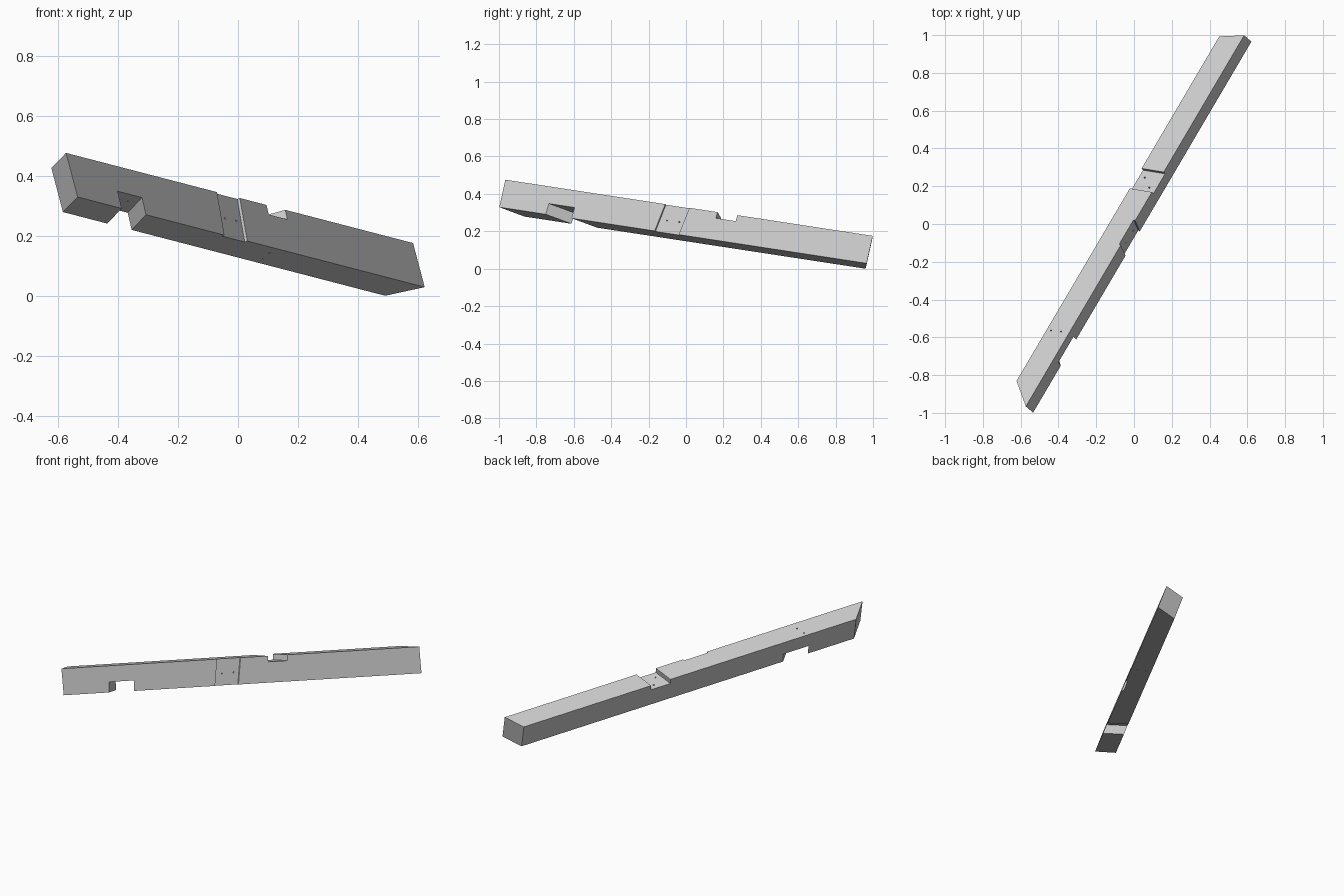
import bpy
import bmesh
from mathutils import Matrix, Vector

cube = bpy.data.objects.get("Cube")
if cube:
    bpy.data.objects.remove(cube)

WIDTH, DEPTH, LENGTH = 0.117, 0.155, 2.299
OVER = 0.02

# Beam frame: length along the axis, thickness inward, depth downward
start = Vector((-0.575, -0.963, 0.481))
along = Vector((1.155, 1.963, -0.30)).normalized()
inward = Vector((-0.838, 0.442, -0.32))
inward = (inward - along * inward.dot(along)).normalized()
down = inward.cross(along)
frame = Matrix((along, inward, down)).transposed().to_4x4()
frame.translation = start


def block(name, s, t, v, skew_t=(0, 0), skew_v=0):
    """Box in beam coordinates; each end is slanted across the thickness and depth."""
    bm = bmesh.new()
    bmesh.ops.create_cube(bm, size=1)
    for vert in bm.verts:
        i, j, k = (int(c > 0) for c in vert.co)
        slant = skew_t[i] * t[j] / WIDTH + skew_v * v[k] / DEPTH
        vert.co = (s[i] + slant, t[j], v[k])
    bmesh.ops.recalc_face_normals(bm, faces=bm.faces)
    return finish(name, bm)


def bore(name, centre, axis, depth, radius=0.004):
    """Cylinder along one beam axis."""
    bm = bmesh.new()
    turn = Matrix.Rotation(-1.5707963, 4, 'X') if axis == 'Y' else Matrix()
    bmesh.ops.create_cone(bm, cap_ends=True, segments=12, radius1=radius, radius2=radius,
                          depth=depth, matrix=Matrix.Translation(centre) @ turn)
    return finish(name, bm)


def finish(name, bm):
    mesh = bpy.data.meshes.new(name)
    bm.to_mesh(mesh)
    bm.free()
    obj = bpy.data.objects.new(name, mesh)
    bpy.context.collection.objects.link(obj)
    return obj


# Beam with mitred ends
beam = block("timber_beam", (0, LENGTH), (0, WIDTH), (0, DEPTH), (0.097, -0.067), 0.0106)

# Joint cuts: shallow side housing, top housing, bottom seat
full_t, full_v = (-OVER, WIDTH + OVER), (-OVER, DEPTH + OVER)
cutters = [
    block("side_housing", (1.0, 1.151), (-OVER, 0.01), full_v, skew_v=-0.017),
    block("top_housing", (1.328, 1.452), full_t, (-OVER, 0.034), (-0.038, -0.038)),
    block("bottom_seat", (0.302, 0.463), full_t, (0.094, DEPTH + OVER), (0.1, 0.1)),
]

# Fixing holes: blind in the side housing, through in the other joints
for s, v in ((1.034, 0.0855), (1.109, 0.0834)):
    cutters.append(bore("side_hole", (s, 0.03, v), 'Y', 0.06))
for s, t in ((1.383, 0.088), (1.347, 0.038), (0.422, 0.094), (0.442, 0.043)):
    cutters.append(bore("vertical_hole", (s, t, DEPTH / 2), 'Z', 0.25))

for cutter in cutters:
    cutter.hide_render = True
    mod = beam.modifiers.new(cutter.name, 'BOOLEAN')
    mod.operation = 'DIFFERENCE'
    mod.solver = 'EXACT'
    mod.object = cutter

graph = bpy.context.evaluated_depsgraph_get()
mesh = bpy.data.meshes.new_from_object(beam.evaluated_get(graph))
beam.modifiers.clear()
beam.data = mesh
for cutter in cutters:
    bpy.data.objects.remove(cutter)

# Place the beam in its slope, centred and resting on the ground
mesh.transform(frame)
low = Vector([min(v.co[i] for v in mesh.vertices) for i in range(3)])
high = Vector([max(v.co[i] for v in mesh.vertices) for i in range(3)])
middle = (low + high) / 2
mesh.transform(Matrix.Translation((-middle.x, -middle.y, -low.z)))

# Plain grey finish
grey = bpy.data.materials.new("plain_grey")
grey.use_nodes = True
colour = (0.6, 0.6, 0.6, 1)
grey.diffuse_color = colour
grey.node_tree.nodes["Principled BSDF"].inputs["Base Color"].default_value = colour
mesh.materials.clear()
mesh.materials.append(grey)
for face in mesh.polygons:
    face.material_index = 0
    face.use_smooth = False
